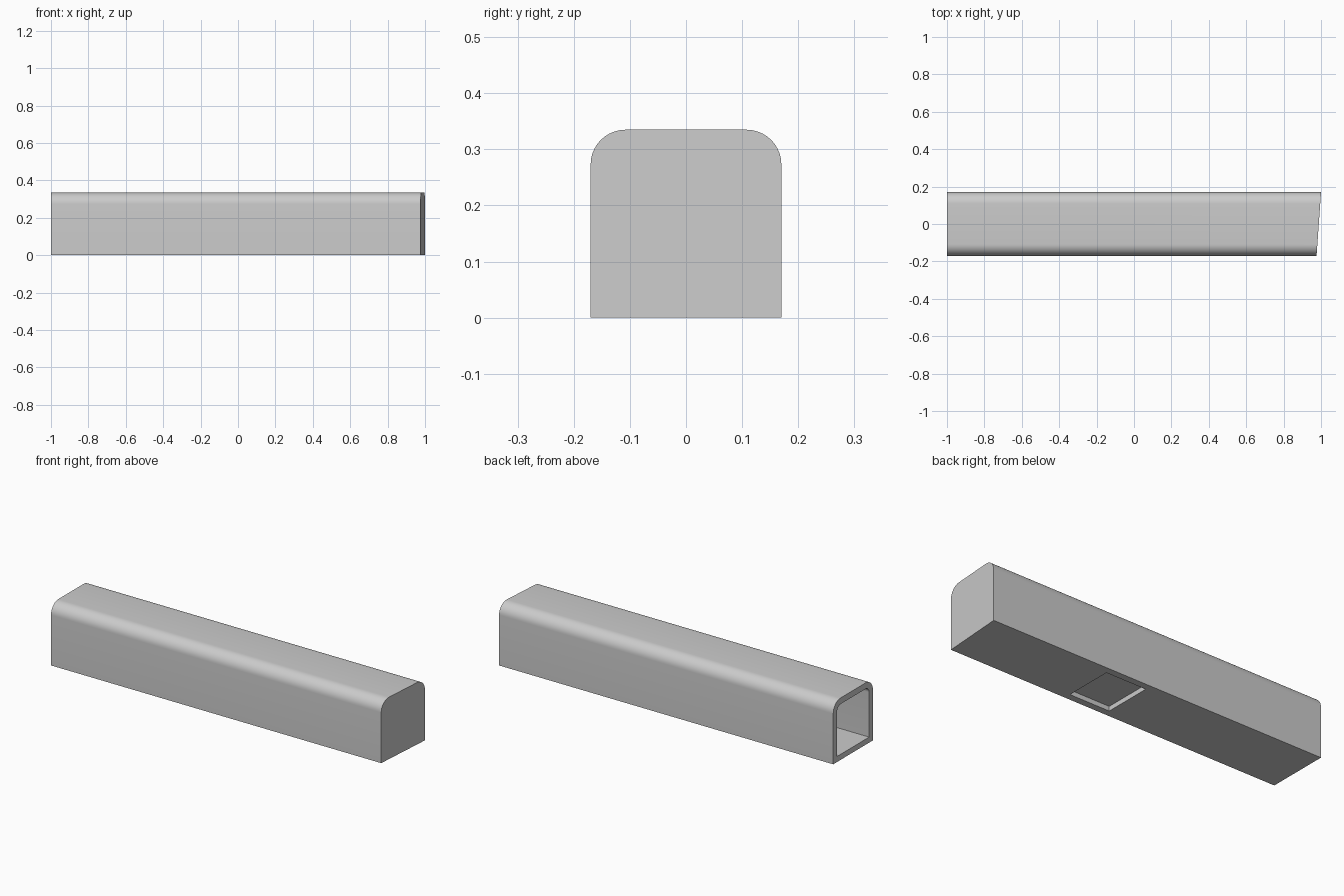
import bpy, bmesh, math

if "Cube" in bpy.data.objects:
    bpy.data.objects.remove(bpy.data.objects["Cube"])

WIDTH, HEIGHT, WALL = 0.17, 0.335, 0.033


def arch(half, low, high, radius, segments=10):
    """Cross-section (y, z): square bottom corners, rounded top corners."""
    pts = [(-half, low), (half, low)]
    for cy, start in ((half - radius, 0), (radius - half, 90)):
        for i in range(segments + 1):
            a = math.radians(start + 90 * i / segments)
            pts.append((cy + radius * math.cos(a), high - radius + radius * math.sin(a)))
    return pts


def slanted_x(y, base):
    return base + 0.012 * y / WIDTH


def add_object(name, bm):
    bmesh.ops.recalc_face_normals(bm, faces=bm.faces)
    mesh = bpy.data.meshes.new(name)
    bm.to_mesh(mesh)
    bm.free()
    obj = bpy.data.objects.new(name, mesh)
    bpy.context.collection.objects.link(obj)
    return obj


def bridge(bm, a, b):
    for i in range(len(a)):
        j = (i + 1) % len(a)
        bm.faces.new((a[i], a[j], b[j], b[i]))


# Hollow casing: open on the left, closed by a slanted wall on the right
bm = bmesh.new()
outer = arch(WIDTH, 0, HEIGHT, 0.062)
inner = arch(WIDTH - WALL, 0.03, HEIGHT - WALL, 0.03)
outer_left = [bm.verts.new((-1, y, z)) for y, z in outer]
outer_right = [bm.verts.new((slanted_x(y, 0.988), y, z)) for y, z in outer]
inner_left = [bm.verts.new((-1, y, z)) for y, z in inner]
inner_right = [bm.verts.new((slanted_x(y, 0.955), y, z)) for y, z in inner]
bridge(bm, outer_left, outer_right)
bridge(bm, outer_left, inner_left)
bridge(bm, inner_left, inner_right)
bm.faces.new(outer_right)
bm.faces.new(inner_right)
casing = add_object("casing", bm)

# Shallow rectangular recess in the underside
bm = bmesh.new()
bmesh.ops.create_cube(bm, size=1)
for v in bm.verts:
    v.co = (0.16 + v.co.x * 0.24, v.co.y * 0.266, v.co.z * 0.05)
cutter = add_object("recess_cutter", bm)
cutter.hide_render = True
cutter.hide_viewport = False
cutter.display_type = 'WIRE'

cut = casing.modifiers.new("underside_recess", 'BOOLEAN')
cut.operation = 'DIFFERENCE'
cut.solver = 'EXACT'
cut.object = cutter

# Apply the cut, discard the helper, smooth the rounded shoulders
bpy.context.view_layer.objects.active = casing
casing.select_set(True)
bpy.ops.object.modifier_apply(modifier=cut.name)
bpy.data.objects.remove(cutter)
bpy.ops.object.shade_smooth_by_angle(angle=math.radians(30))
